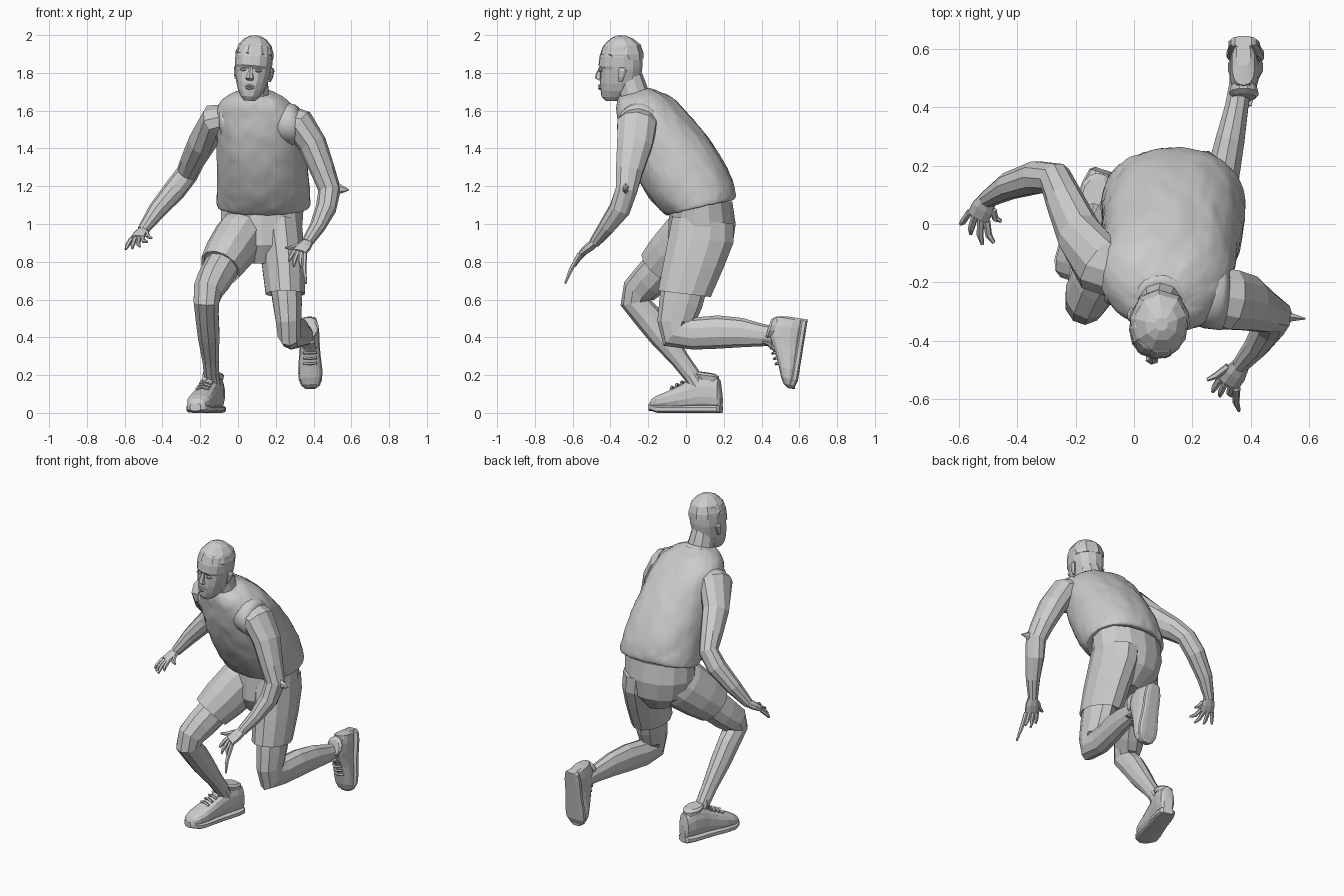
import bpy, bmesh, math
from mathutils import Vector, Matrix


def loft(name, secs, n=10, side=(1, 0, 0), nrm=None, p=1.0, M=None, yaw=None, smooth=False):
    """Skin rings (x, y, z, half width, half depth) along a path."""
    bm = bmesh.new()
    pts = [Vector(s[:3]) for s in secs]
    rings = []
    for i, s in enumerate(secs):
        if nrm:
            t = Vector(nrm).normalized()
        else:
            d0 = (pts[i] - pts[max(i - 1, 0)]).normalized()
            d1 = (pts[min(i + 1, len(pts) - 1)] - pts[i]).normalized()
            t = (d0 + d1).normalized()
        u = Vector(side)
        if yaw:
            u = Matrix.Rotation(yaw[i], 3, 'Z') @ u
        u = (u - t * u.dot(t)).normalized()
        v = t.cross(u)
        ring = []
        for k in range(n):
            a = 2 * math.pi * (k + 0.5) / n
            c, d = math.cos(a), math.sin(a)
            co = pts[i] + u * s[3] * math.copysign(abs(c) ** p, c) + v * s[4] * math.copysign(abs(d) ** p, d)
            ring.append(bm.verts.new(M @ co if M else co))
        rings.append(ring)
    for r, q in zip(rings, rings[1:]):
        for k in range(n):
            bm.faces.new((r[k], r[(k + 1) % n], q[(k + 1) % n], q[k]))
    bm.faces.new(rings[0])
    bm.faces.new(rings[-1])
    bmesh.ops.recalc_face_normals(bm, faces=bm.faces)
    for f in bm.faces:
        f.smooth = smooth
    me = bpy.data.meshes.new(name)
    bm.to_mesh(me)
    bm.free()
    ob = bpy.data.objects.new(name, me)
    bpy.context.collection.objects.link(ob)
    return ob


# Tank top: loose tilted torso, turned at the shoulders, with soft folds
shirt = loft("shirt", [
    (.135, .078, 1.11, .215, .155), (.135, .078, 1.085, .235, .172), (.135, .078, 1.09, .25, .19),
    (.135, .056, 1.13, .248, .213), (.133, .0, 1.235, .245, .235), (.122, -.08, 1.375, .235, .228),
    (.113, -.148, 1.495, .23, .203), (.1, -.198, 1.60, .228, .165), (.09, -.238, 1.66, .175, .133),
    (.09, -.268, 1.7, .09, .088), (.09, -.275, 1.69, .07, .07)], n=32, p=.92, nrm=(0, -.23, 1),
    yaw=[0, 0, 0, 0, -.04, -.1, -.2, -.26, -.26, -.26, -.26], smooth=True)
sub = shirt.modifiers.new("refine", 'SUBSURF')
sub.levels = sub.render_levels = 2
folds = bpy.data.textures.new("folds", 'CLOUDS')
folds.noise_scale = .07
disp = shirt.modifiers.new("folds", 'DISPLACE')
disp.texture, disp.strength, disp.mid_level = folds, .014, .5

# Armhole edges and neck band
loft("armhole_right", [(.04, -.2, 1.555, .11, .105), (-.05, -.17, 1.545, .112, .105), (-.085, -.16, 1.54, .11, .1),
                       (-.09, -.16, 1.54, .09, .08)], n=20, side=(0, 1, 0), smooth=True)
loft("armhole_left", [(.18, -.225, 1.55, .11, .11), (.27, -.248, 1.53, .114, .108), (.308, -.256, 1.515, .11, .1),
                      (.313, -.256, 1.515, .09, .08)], n=20, side=(0, 1, 0), smooth=True)
loft("neck_band", [(.09, -.258, 1.66, .1, .1), (.09, -.27, 1.687, .096, .096),
                   (.09, -.273, 1.694, .08, .08)], n=16, nrm=(0, -.35, 1), smooth=True)

# Shorts
loft("shorts_seat", [(.13, .08, 1.12, .225, .165), (.125, .085, 1.0, .222, .178),
                     (.13, .075, .89, .2, .172), (.14, .06, .79, .09, .1)], n=14, nrm=(0, 0, 1))
loft("shorts_leg_left", [(.215, .09, 1.02, .125, .168), (.225, .08, .92, .125, .178),
                         (.24, .042, .79, .118, .165), (.25, -.008, .63, .107, .145),
                         (.25, -.005, .645, .09, .125)], n=12, nrm=(0, .12, 1))
loft("shorts_leg_right", [(.06, .08, .99, .13, .15), (.01, .02, .93, .135, .155),
                          (-.05, -.07, .84, .128, .142), (-.095, -.14, .77, .112, .122),
                          (-.09, -.13, .78, .1, .11)], n=12, nrm=(-.4, -.6, -.7))

# Bare legs
loft("leg_right", [(-.06, -.08, .82, .095, .105), (-.13, -.195, .70, .09, .098), (-.16, -.248, .645, .08, .092),
                   (-.168, -.268, .585, .07, .08), (-.163, -.2, .505, .064, .075), (-.155, -.13, .41, .06, .068),
                   (-.145, -.03, .28, .045, .05), (-.14, .03, .2, .042, .045), (-.125, .09, .1, .04, .04)])
loft("leg_left", [(.25, 0, .72, .09, .125), (.262, -.028, .58, .08, .115), (.268, -.052, .48, .07, .1),
                  (.272, -.045, .43, .065, .105), (.28, .04, .42, .064, .085), (.305, .17, .428, .06, .088),
                  (.33, .29, .425, .052, .078), (.352, .4, .412, .042, .06), (.365, .48, .405, .04, .05),
                  (.37, .56, .40, .038, .04)])

# Bare arms
loft("arm_right", [(.0, -.19, 1.56, .09, .08), (-.12, -.14, 1.55, .1, .088), (-.19, -.03, 1.43, .085, .075),
                   (-.24, .085, 1.335, .07, .064), (-.27, .155, 1.265, .058, .06), (-.335, .16, 1.18, .058, .06),
                   (-.43, .13, 1.07, .048, .048), (-.505, .085, .965, .03, .03)], side=(0, 1, 0))
loft("arm_left", [(.24, -.24, 1.55, .1, .085), (.33, -.26, 1.525, .108, .085), (.395, -.272, 1.42, .098, .076),
                  (.45, -.3, 1.28, .075, .065), (.485, -.315, 1.18, .06, .06), (.465, -.35, 1.08, .058, .055),
                  (.42, -.42, .985, .044, .042), (.365, -.485, .9, .029, .03)], side=(0, 1, 0))
loft("elbow_point", [(.49, -.315, 1.19, .03, .05), (.588, -.325, 1.18, .003, .003)], n=6, side=(0, 1, 0))


def hand(label, wrist, knuckle, spread, tips):
    """Palm and bent fingers; the last tip is the thumb."""
    w, k, sp = Vector(wrist), Vector(knuckle), Vector(spread)
    loft("palm_" + label, [(*w, .03, .024), (*w.lerp(k, .5), .042, .024), (*k, .042, .018)], n=8, side=sp)
    for i, tip in enumerate(tips):
        thumb = i == 4
        base = w.lerp(k, .4) + sp * .035 if thumb else k + sp * (i - 1.5) * .023
        tip = Vector(tip)
        mid = base.lerp(tip, .5) + (k - w).normalized() * .014
        loft(f"finger_{label}_{i + 1}", [(*base, .013, .013), (*mid, .012, .012), (*tip, .006, .006)],
             n=6, side=sp)


hand("right", (-.5, .09, .97), (-.535, .025, .925), (.85, -.45, .1),
     [(-.595, .0, .865), (-.56, -.035, .87), (-.52, -.07, .88), (-.48, -.065, .905), (-.455, .01, .925)])
hand("left", (.37, -.48, .905), (.325, -.545, .85), (-.8, .5, .2),
     [(.36, -.64, .685), (.335, -.59, .775), (.295, -.59, .775), (.27, -.575, .805), (.25, -.535, .875)])


def shoe(label, heel, toe_dir, up, size=1.0):
    """Shoe built along local -Y from the heel, then placed on the foot."""
    y = -Vector(toe_dir).normalized()
    z = Vector(up)
    z = (z - y * z.dot(y)).normalized()
    x = y.cross(z)
    M = Matrix.Translation(heel) @ Matrix((x, y, z)).transposed().to_4x4() @ Matrix.Scale(size, 4)
    prof = [(0, .026, .11), (.012, .042, .18), (.06, .052, .205), (.12, .054, .205), (.165, .054, .18),
            (.22, .058, .15), (.29, .065, .118), (.345, .062, .096), (.38, .048, .075), (.397, .024, .05)]
    loft("shoe_" + label, [(0, -d, h / 2 + .01, w, h / 2 - .01) for d, w, h in prof],
         n=14, nrm=(0, -1, 0), p=.8, M=M)
    loft("sole_" + label, [(0, -d, .02 + .01 * (d > .36), w + .005, .02) for d, w, h in prof],
         n=12, nrm=(0, -1, 0), p=.55, M=M)
    # Padded collar, tongue and laces
    loft("collar_" + label, [(0, -.075, .175, .048, .062), (0, -.08, .2, .055, .066), (0, -.085, .213, .044, .052)],
         n=12, nrm=(0, .15, 1), M=M)
    loft("tongue_" + label, [(0, -.2, .15, .03, .012), (0, -.168, .2, .034, .012), (0, -.165, .232, .028, .008)],
         n=8, M=M)
    for i in range(4):
        d, h = .185 + i * .028, .168 - i * .014
        loft(f"lace_{label}_{i + 1}", [(-.035, -d, h, .008, .008), (0, -d - .006, h + .012, .008, .008),
                                       (.035, -d, h, .008, .008)], n=5, side=(0, 1, 0), M=M)


shoe("right", (-.105, .187, 0), (-.12, -.375, 0), (0, 0, 1))
shoe("left", (.375, .645, .493), (.01, -.06, -.37), (.0, -1, .17), .94)

# Neck and head, turned slightly to one side
loft("neck", [(.09, -.235, 1.60, .1, .1), (.09, -.275, 1.68, .08, .082), (.085, -.305, 1.78, .07, .075)])
C = Vector((.08, -.35, 1.8))
H = Matrix.Translation(C) @ Matrix.Rotation(-.14, 4, 'Z') @ Matrix.Rotation(.08, 4, 'Y') @ Matrix.Translation(-C)


def head_part(name, levels, n):
    return loft(name, [(.078, (f + b) / 2, z, w, (b - f) / 2) for z, f, b, w in levels],
                n=n, nrm=(0, 0, 1), p=.9, M=H)


head_part("head", [(1.652, -.43, -.36, .03), (1.675, -.45, -.31, .05), (1.71, -.455, -.27, .07),
                   (1.75, -.457, -.245, .083), (1.795, -.455, -.235, .091), (1.825, -.452, -.23, .096),
                   (1.84, -.464, -.228, .098), (1.89, -.458, -.228, .099), (1.94, -.44, -.245, .09),
                   (1.98, -.39, -.3, .05)], 14)
head_part("hair", [(1.875, -.42, -.224, .099), (1.905, -.455, -.224, .102), (1.95, -.435, -.24, .086),
                   (1.982, -.4, -.28, .056), (1.998, -.365, -.32, .022)], 9)
loft("nose", [(.08, -.45, 1.835, .01, .008), (.08, -.462, 1.795, .015, .017), (.08, -.465, 1.772, .024, .019),
              (.08, -.453, 1.76, .02, .01)], n=6, nrm=(0, 0, -1), M=H)
for i, z in enumerate((1.732, 1.718)):
    loft(("upper_lip", "lower_lip")[i], [(.048, -.444, 1.725, .004, .004), (.08, -.459, z, .009, .008),
                                         (.112, -.444, 1.725, .004, .004)], n=6, side=(0, 1, 0), M=H)
for sgn, label in ((-1, "right"), (1, "left")):
    x = .08 + sgn * .038
    loft("eye_" + label, [(x - .02, -.44, 1.815, .006, .003), (x, -.448, 1.815, .01, .01),
                          (x + .02, -.44, 1.815, .006, .003)], n=6, side=(0, 1, 0), M=H)
    x = .08 + sgn * .09
    loft("ear_" + label, [(x, -.335, 1.76, .006, .01), (x + sgn * .006, -.33, 1.785, .009, .018),
                          (x + sgn * .01, -.322, 1.82, .009, .024), (x + sgn * .005, -.325, 1.835, .006, .013)],
         n=7, nrm=(0, 0, 1), M=H)
